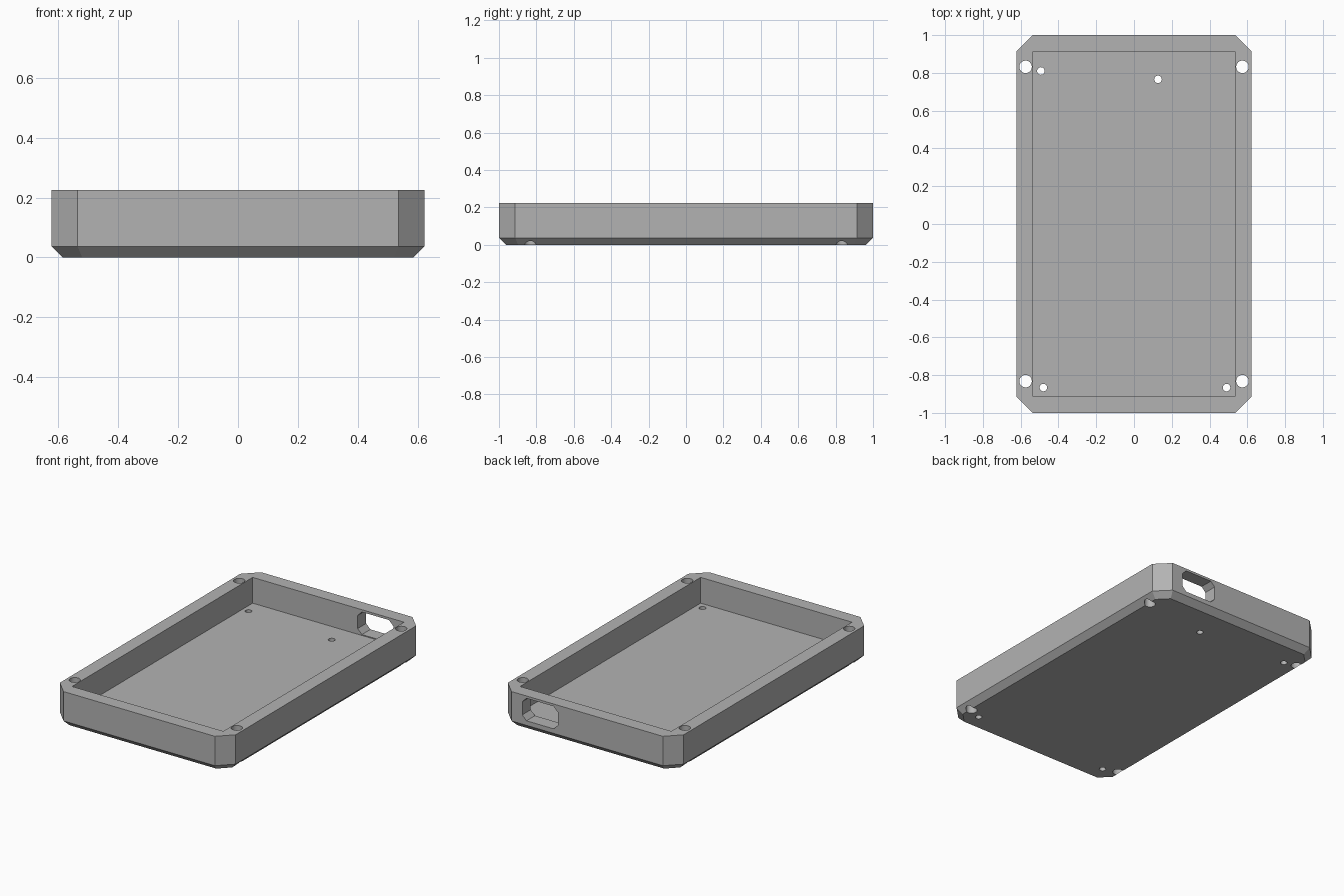
import bpy, bmesh

cube = bpy.data.objects.get("Cube")
if cube:
    bpy.data.objects.remove(cube, do_unlink=True)

grey = bpy.data.materials.new("plain_grey")
grey.use_nodes = True
COLOUR = (0.45, 0.45, 0.45, 1)
grey.diffuse_color = COLOUR
grey.node_tree.nodes["Principled BSDF"].inputs["Base Color"].default_value = COLOUR


def octagon(hx, hy, cut):
    """Rectangle outline with its four corners cut off, counter-clockwise."""
    return [(hx, -hy + cut), (hx, hy - cut), (hx - cut, hy), (-hx + cut, hy),
            (-hx, hy - cut), (-hx, -hy + cut), (-hx + cut, -hy), (hx - cut, -hy)]


def loft(name, rings):
    """Closed solid through a stack of matching outlines."""
    bm = bmesh.new()
    loops = [[bm.verts.new(p) for p in ring] for ring in rings]
    n = len(loops[0])
    for low, high in zip(loops, loops[1:]):
        for i in range(n):
            j = (i + 1) % n
            bm.faces.new((low[i], low[j], high[j], high[i]))
    bm.faces.new(loops[0][::-1])
    bm.faces.new(loops[-1])
    bmesh.ops.recalc_face_normals(bm, faces=bm.faces)
    mesh = bpy.data.meshes.new(name)
    bm.to_mesh(mesh)
    bm.free()
    mesh.materials.append(grey)
    obj = bpy.data.objects.new(name, mesh)
    bpy.context.collection.objects.link(obj)
    return obj


def drill(x, y, radius):
    """Vertical round cutter passing through the whole tray."""
    bpy.ops.mesh.primitive_cylinder_add(vertices=32, radius=radius, depth=1, location=(x, y, 0))
    cutter = bpy.context.object
    cutter.name = "hole_cutter"
    cutter.data.materials.append(grey)
    return cutter


# Tray body: corner-cut block with a bevelled underside
HX, HY, TOP, CUT, BEVEL = 0.623, 1.0, 0.225, 0.087, 0.037
base = octagon(HX - BEVEL, HY - BEVEL, CUT - BEVEL * 0.586)
outline = octagon(HX, HY, CUT)
tray = loft("tray", [[(x, y, 0) for x, y in base],
                     [(x, y, BEVEL) for x, y in outline],
                     [(x, y, TOP) for x, y in outline]])

# Open cavity
pocket = [(0.536, -0.914), (0.536, 0.914), (-0.536, 0.914), (-0.536, -0.914)]
cutters = [loft("cavity_cutter", [[(x, y, z) for x, y in pocket] for z in (0.06, 0.4)])]

# Cable port through the back wall
port = octagon(0.126, 0.072, 0.03)
cutters.append(loft("port_cutter", [[(x + 0.334, y, z + 0.138) for x, z in port]
                                    for y in (0.8, 1.1)]))

# Corner screw holes, then the small mounting holes in the floor
cutters += [drill(sx * 0.574, sy * 0.832, 0.033) for sx in (-1, 1) for sy in (-1, 1)]
cutters += [drill(x, y, 0.02) for x, y in
            ((-0.493, 0.81), (0.127, 0.766), (-0.48, -0.866), (0.49, -0.866))]

bpy.ops.object.select_all(action='DESELECT')
tray.select_set(True)
bpy.context.view_layer.objects.active = tray
for cutter in cutters:
    mod = tray.modifiers.new("cut", 'BOOLEAN')
    mod.operation = 'DIFFERENCE'
    mod.solver = 'EXACT'
    mod.object = cutter
    bpy.ops.object.modifier_apply(modifier=mod.name)
    bpy.data.objects.remove(cutter, do_unlink=True)

bpy.ops.object.shade_smooth_by_angle(angle=0.5)
